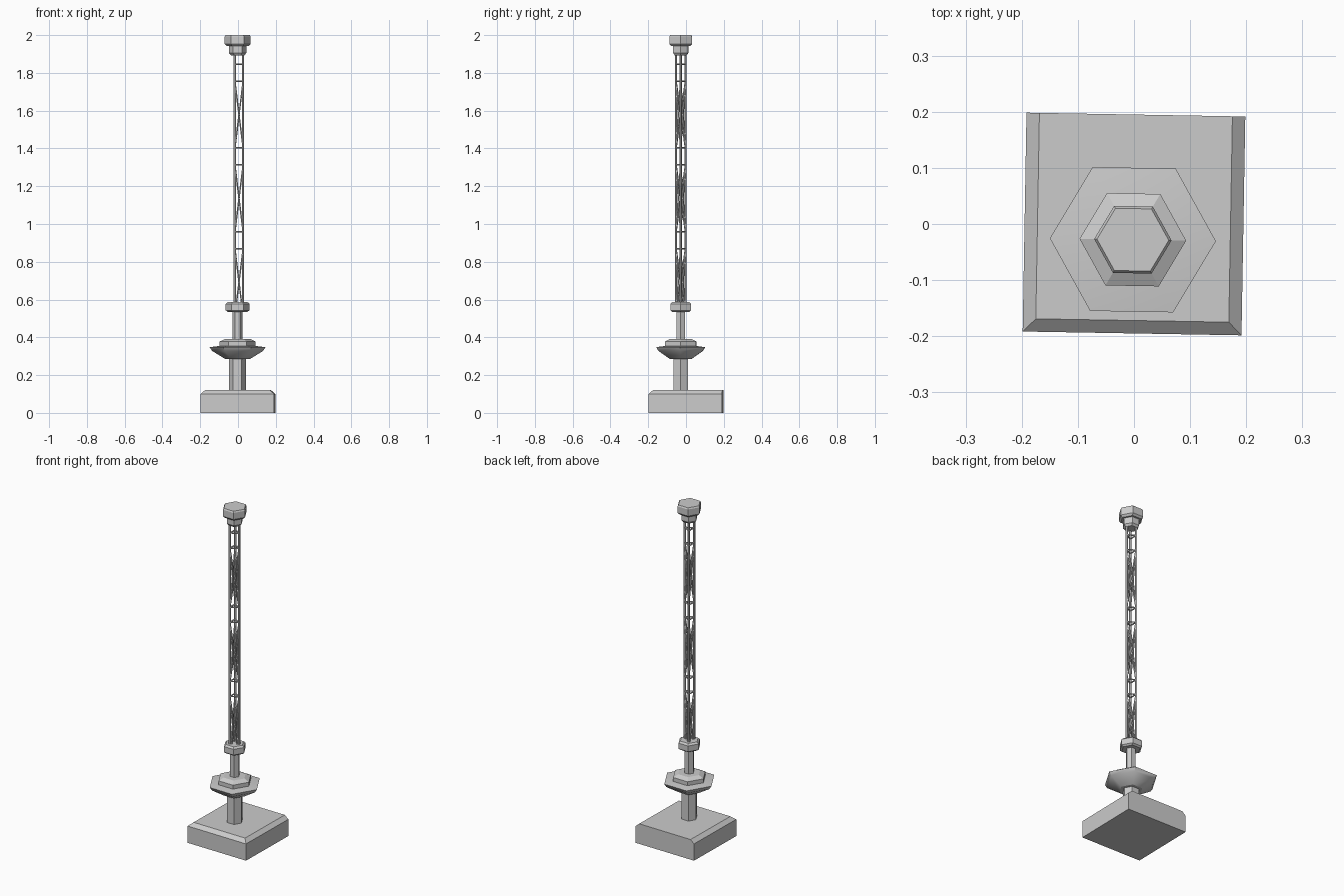
import bpy, bmesh, math
from mathutils import Vector, Matrix

cube = bpy.data.objects.get("Cube")
if cube:
    bpy.data.objects.remove(cube, do_unlink=True)

grey = bpy.data.materials.new("light grey")
grey.use_nodes = True
colour = (0.6, 0.6, 0.6, 1)
grey.diffuse_color = colour
grey.node_tree.nodes["Principled BSDF"].inputs["Base Color"].default_value = colour

TURN = Matrix.Rotation(math.radians(-1), 4, "Z")
AXIS = Matrix.Translation((-0.002, -0.028, 0)) @ TURN


def finish(name, bm, matrix, smooth=False):
    bmesh.ops.recalc_face_normals(bm, faces=bm.faces)
    mesh = bpy.data.meshes.new(name)
    bm.to_mesh(mesh)
    bm.free()
    mesh.materials.append(grey)
    obj = bpy.data.objects.new(name, mesh)
    bpy.context.collection.objects.link(obj)
    obj.matrix_world = matrix
    if smooth:
        bpy.ops.object.select_all(action="DESELECT")
        obj.select_set(True)
        bpy.context.view_layer.objects.active = obj
        bpy.ops.object.shade_smooth_by_angle(angle=math.radians(35))
    return obj


def hex_stack(name, profile, smooth=False):
    """Six-sided solid through (radius, height) rings, capped at both ends."""
    bm = bmesh.new()
    rings = [[bm.verts.new((r * math.cos(k * math.pi / 3), r * math.sin(k * math.pi / 3), z))
              for k in range(6)] for r, z in profile]
    for low, high in zip(rings, rings[1:]):
        for k in range(6):
            n = (k + 1) % 6
            bm.faces.new((low[k], low[n], high[n], high[k]))
    bm.faces.new(rings[0])
    bm.faces.new(rings[-1])
    return finish(name, bm, AXIS, smooth)


def add_bar(bm, start, end, radius, sides=6):
    """Thin straight bar between two points."""
    start, end = Vector(start), Vector(end)
    way = end - start
    place = Matrix.Translation((start + end) / 2) @ way.to_track_quat("Z", "Y").to_matrix().to_4x4()
    bmesh.ops.create_cone(bm, cap_ends=True, segments=sides, radius1=radius, radius2=radius,
                          depth=way.length, matrix=place)


# Plinth with chamfered front, left and right top edges
bm = bmesh.new()
bmesh.ops.create_cube(bm, size=1, matrix=Matrix.Translation((0, 0, 0.06))
                      @ Matrix.Diagonal((0.39, 0.39, 0.12, 1)))
for v in bm.verts:
    if v.co.z > 0.1:
        v.co.z = 0.1
top = max(bm.faces, key=lambda f: f.calc_center_median().z)
cap = bmesh.ops.extrude_face_region(bm, geom=[top])["geom"]
bmesh.ops.delete(bm, geom=[top], context="FACES_ONLY")
for v in [g for g in cap if isinstance(g, bmesh.types.BMVert)]:
    v.co.z = 0.12
    v.co.x *= 0.172 / 0.195
    if v.co.y < 0:
        v.co.y = -0.172
finish("plinth", bm, TURN)

# Solid column parts, bottom to top
hex_stack("lower_column", [(0.045, 0.11), (0.045, 0.30)])
hex_stack("dish", [(0.065, 0.285), (0.135, 0.328), (0.148, 0.348), (0.09, 0.355)], True)
hex_stack("dish_nut", [(0.095, 0.345), (0.095, 0.378), (0.065, 0.392)])
hex_stack("upper_column", [(0.027, 0.38), (0.027, 0.55)])
hex_stack("collar", [(0.052, 0.535), (0.063, 0.543), (0.063, 0.577), (0.052, 0.587)])
hex_stack("neck", [(0.036, 1.893), (0.046, 1.905), (0.046, 1.95)])
hex_stack("cap", [(0.058, 1.942), (0.069, 1.953), (0.069, 1.992), (0.064, 2.0)])

# Three lattice posts
corners = [(0.029 * math.cos(a), 0.029 * math.sin(a))
           for a in (0, 2 * math.pi / 3, 4 * math.pi / 3)]
bm = bmesh.new()
for x, y in corners:
    add_bar(bm, (x, y, 0.56), (x, y, 1.92), 0.0065)
finish("lattice_posts", bm, AXIS)

# Rungs and crossed braces, repeated in three bays
rungs, braces = bmesh.new(), bmesh.new()
for bay in range(3):
    bottom = 0.515 + bay * 0.443
    top_z = bottom + 0.355
    for k in range(3):
        a, b = corners[k], corners[(k + 1) % 3]
        for z in (top_z, top_z + 0.09):
            add_bar(rungs, (*a, z), (*b, z), 0.004)
        for p, q in ((a, b), (b, a)):
            start, end = Vector((*p, bottom)), Vector((*q, top_z))
            if bottom < 0.55:
                start = start.lerp(end, (0.56 - bottom) / (top_z - bottom))
            add_bar(braces, start, end, 0.004)
finish("lattice_rungs", rungs, AXIS)
finish("lattice_braces", braces, AXIS)
